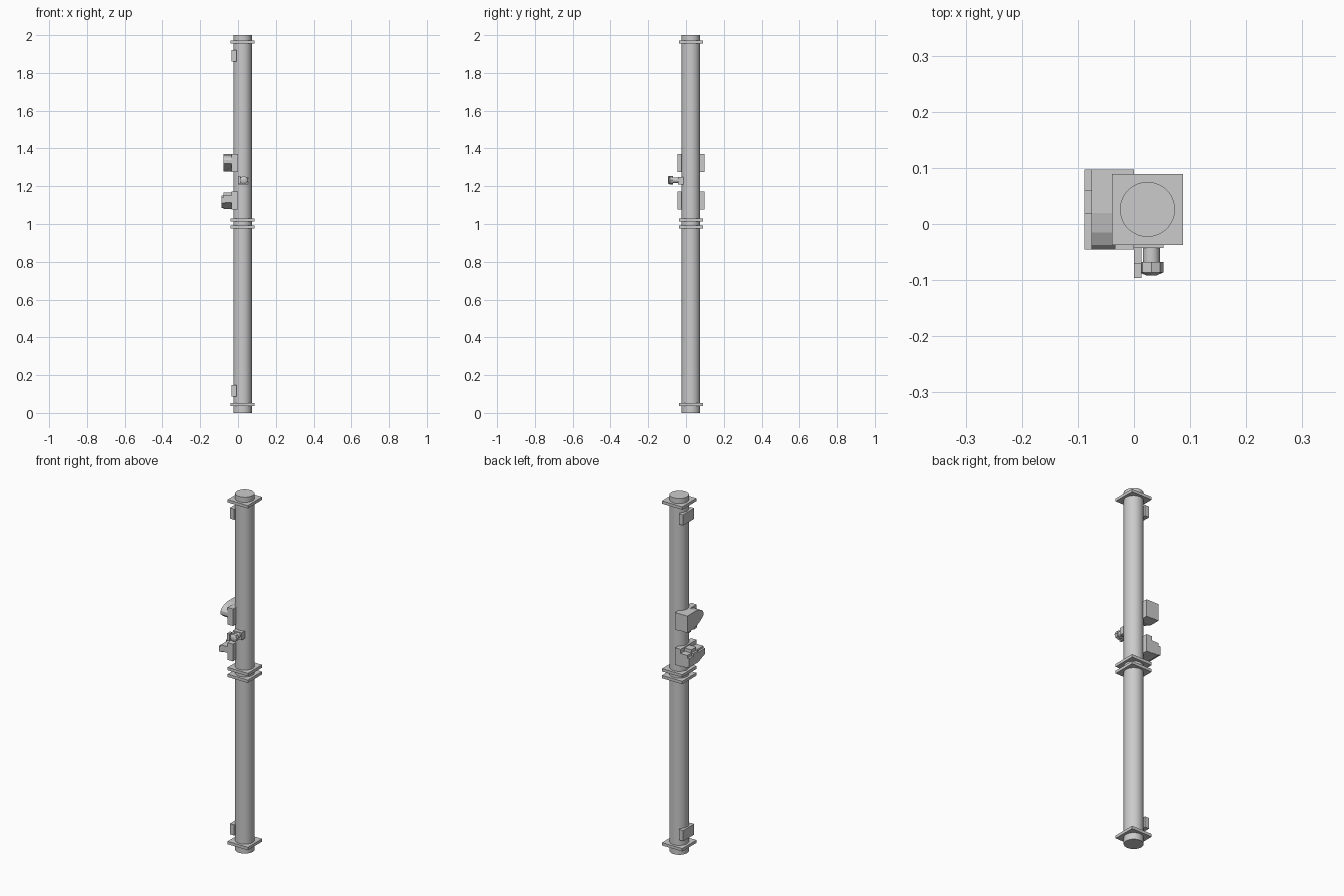
import bpy, bmesh, math
from mathutils import Matrix, Vector

cube = bpy.data.objects.get("Cube")
if cube:
    bpy.data.objects.remove(cube, do_unlink=True)

CX, CY = 0.024, 0.026          # pipe axis

grey = bpy.data.materials.new("plain_grey")
grey.use_nodes = True
grey.diffuse_color = (0.6, 0.6, 0.6, 1)
grey.node_tree.nodes["Principled BSDF"].inputs["Base Color"].default_value = (0.6, 0.6, 0.6, 1)


def finish(name, bm, smooth=False):
    bmesh.ops.recalc_face_normals(bm, faces=bm.faces)
    mesh = bpy.data.meshes.new(name)
    bm.to_mesh(mesh)
    bm.free()
    mesh.materials.append(grey)
    obj = bpy.data.objects.new(name, mesh)
    bpy.context.collection.objects.link(obj)
    if smooth:
        bpy.ops.object.select_all(action='DESELECT')
        obj.select_set(True)
        bpy.context.view_layer.objects.active = obj
        bpy.ops.object.shade_smooth_by_angle(angle=math.radians(35))
    return obj


def box(name, x, y, z):
    bm = bmesh.new()
    size = [b - a for a, b in (x, y, z)]
    mid = [(a + b) / 2 for a, b in (x, y, z)]
    bmesh.ops.create_cube(bm, size=1, matrix=Matrix.Translation(mid) @ Matrix.Diagonal((*size, 1)))
    return finish(name, bm)


def cylinder(name, center, radius, length, sides, axis='Z', smooth=True, tip=None):
    bm = bmesh.new()
    turn = Matrix.Rotation(math.pi / 2, 4, 'X') if axis == 'Y' else Matrix()
    bmesh.ops.create_cone(bm, cap_ends=True, segments=sides, radius1=radius,
                          radius2=radius if tip is None else tip, depth=length,
                          matrix=Matrix.Translation(center) @ turn)
    return finish(name, bm, smooth)


def side_profile(name, points, x):
    """Extrude a (y, z) outline from x[0] to x[1]."""
    bm = bmesh.new()
    face = bm.faces.new([bm.verts.new((x[0], y, z)) for y, z in points])
    out = bmesh.ops.extrude_face_region(bm, geom=[face])
    moved = [v for v in out["geom"] if isinstance(v, bmesh.types.BMVert)]
    bmesh.ops.translate(bm, verts=moved, vec=Vector((x[1] - x[0], 0, 0)))
    return finish(name, bm)


# Main pipe
cylinder("pipe", (CX, CY, 1), 0.049, 2, 48)

# Square flanges at the ends and the middle joint
for name, z in (("bottom", 0.045), ("joint_lower", 0.984), ("joint_upper", 1.022), ("top", 0.0 + 1.963)):
    box(name + "_flange", (CX - 0.063, CX + 0.063), (CY - 0.063, CY + 0.063), (z - 0.008, z + 0.008))

# Small pads near both ends
for name, z in (("bottom", 0.118), ("top", 1.89)):
    box(name + "_pad", (-0.035, -0.008), (-0.022, 0.075), (z - 0.03, z + 0.03))

# Saddle plates behind the two brackets
for name, z in (("lower", 1.125), ("upper", 1.323)):
    box(name + "_saddle", (-0.034, 0), (-0.045, 0.097), (z - 0.048, z + 0.048))

# Upper bracket: rounded top nose, sloping underside
side_profile("upper_bracket", [
    (0.097, 1.277), (0.097, 1.371), (0.02, 1.371), (-0.015, 1.364),
    (-0.037, 1.352), (-0.045, 1.34), (-0.045, 1.32), (-0.01, 1.295), (0.04, 1.277)],
    (-0.076, -0.02))

# Lower bracket: body with stepped outer lug
side_profile("lower_bracket", [
    (0.097, 1.08), (0.097, 1.15), (0.061, 1.15), (0.061, 1.168), (0.018, 1.168),
    (0.018, 1.15), (-0.045, 1.15), (-0.045, 1.115), (0.018, 1.08)],
    (-0.076, -0.02))
side_profile("lower_bracket_lug", [
    (0.097, 1.085), (0.097, 1.135), (0.061, 1.135), (0.061, 1.15), (0.018, 1.15),
    (0.018, 1.14), (-0.045, 1.14), (-0.045, 1.11), (0.018, 1.085)],
    (-0.088, -0.07))

# Front valve: base, neck, faceted cap and side lever
VX, VZ = 0.031, 1.232
box("valve_base", (0, 0.053), (-0.043, -0.01), (1.209, 1.25))
cylinder("valve_neck", (VX, -0.058, VZ), 0.015, 0.045, 24, 'Y')
cylinder("valve_cap", (VX, -0.077, VZ), 0.022, 0.018, 8, 'Y', False)
cylinder("valve_cap_tip", (VX, -0.089, VZ), 0.022, 0.006, 8, 'Y', False, 0.008)
box("valve_lever", (0, 0.013), (-0.096, -0.07), (1.212, 1.254))
box("valve_lever_arm", (0, 0.013), (-0.07, -0.043), (1.222, 1.244))
